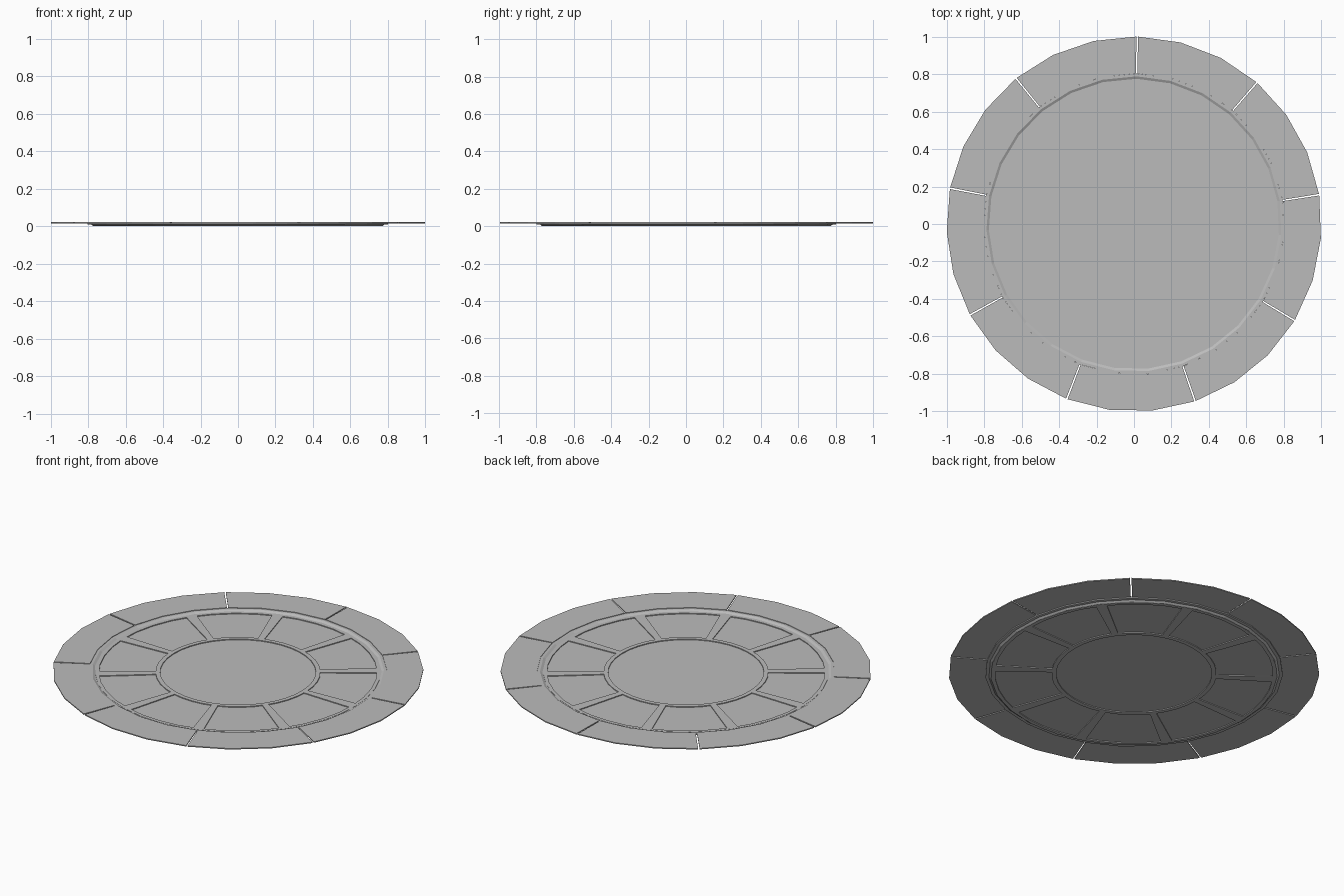
import bpy
import bmesh
from math import sin, cos, radians

if "Cube" in bpy.data.objects:
    bpy.data.objects.remove(bpy.data.objects["Cube"], do_unlink=True)

grey = bpy.data.materials.new("plain_grey")
grey.use_nodes = True
colour = (0.5, 0.5, 0.5, 1)
grey.diffuse_color = colour
grey.node_tree.nodes["Principled BSDF"].inputs["Base Color"].default_value = colour


def sweep(name, profile, start, span, steps):
    """Turn a closed (radius, height) profile about z through span degrees."""
    bm = bmesh.new()
    full = span >= 360
    rings = []
    for i in range(steps if full else steps + 1):
        a = radians(start + span * i / steps)
        rings.append([bm.verts.new((r * cos(a), r * sin(a), z)) for r, z in profile])
    count = len(profile)
    for i in range(steps):
        one, two = rings[i], rings[(i + 1) % len(rings)]
        for j in range(count):
            k = (j + 1) % count
            bm.faces.new((one[j], two[j], two[k], one[k]))
    if not full:
        bm.faces.new(rings[0])
        bm.faces.new(rings[-1][::-1])
    bmesh.ops.remove_doubles(bm, verts=bm.verts, dist=1e-5)
    bmesh.ops.recalc_face_normals(bm, faces=bm.faces)
    mesh = bpy.data.meshes.new(name)
    bm.to_mesh(mesh)
    bm.free()
    mesh.materials.append(grey)
    obj = bpy.data.objects.new(name, mesh)
    bpy.context.collection.objects.link(obj)
    return obj


def box(inner, outer, low, high):
    return [(inner, low), (outer, low), (outer, high), (inner, high)]


# Outer border: nine thin slabs with narrow open joints
SLABS, JOINT, SLAB_START = 9, 0.5, 9
slab_step = 360 / SLABS
for i in range(SLABS):
    sweep(f"border_slab_{i + 1}", box(0.803, 1.0, 0.016, 0.022),
          SLAB_START + i * slab_step + JOINT / 2, slab_step - JOINT, 3)

# Collar with sloping inner and lower faces
collar = [(0.763, 0.001), (0.773, 0.001), (0.785, 0.01), (0.803, 0.01),
          (0.803, 0.019), (0.788, 0.019), (0.775, 0.012), (0.763, 0.012)]
sweep("collar", collar, SLAB_START, 360, 3 * SLABS)

# Frame: rim, hub ring and spokes
PANELS, SPOKE, SPOKE_START = 10, 4.6, 0.5
LOW, HIGH = 0.0, 0.013
sweep("frame_rim", box(0.75, 0.77, LOW, HIGH), SPOKE_START, 360, 4 * PANELS)
sweep("hub_ring", box(0.42, 0.445, LOW, HIGH), SPOKE_START, 360, 4 * PANELS)
panel_step = 360 / PANELS
for i in range(PANELS):
    middle = SPOKE_START + i * panel_step
    sweep(f"spoke_{i + 1}", box(0.44, 0.753, LOW, HIGH), middle - SPOKE / 2, SPOKE, 1)
    # Recessed panel beside each spoke
    sweep(f"panel_{i + 1}", box(0.44, 0.753, 0.005, 0.008),
          middle + SPOKE / 2, panel_step - SPOKE, 4)

# Recessed centre disc
sweep("centre_disc", box(0, 0.423, 0.005, 0.008), SPOKE_START, 360, 4 * PANELS)
